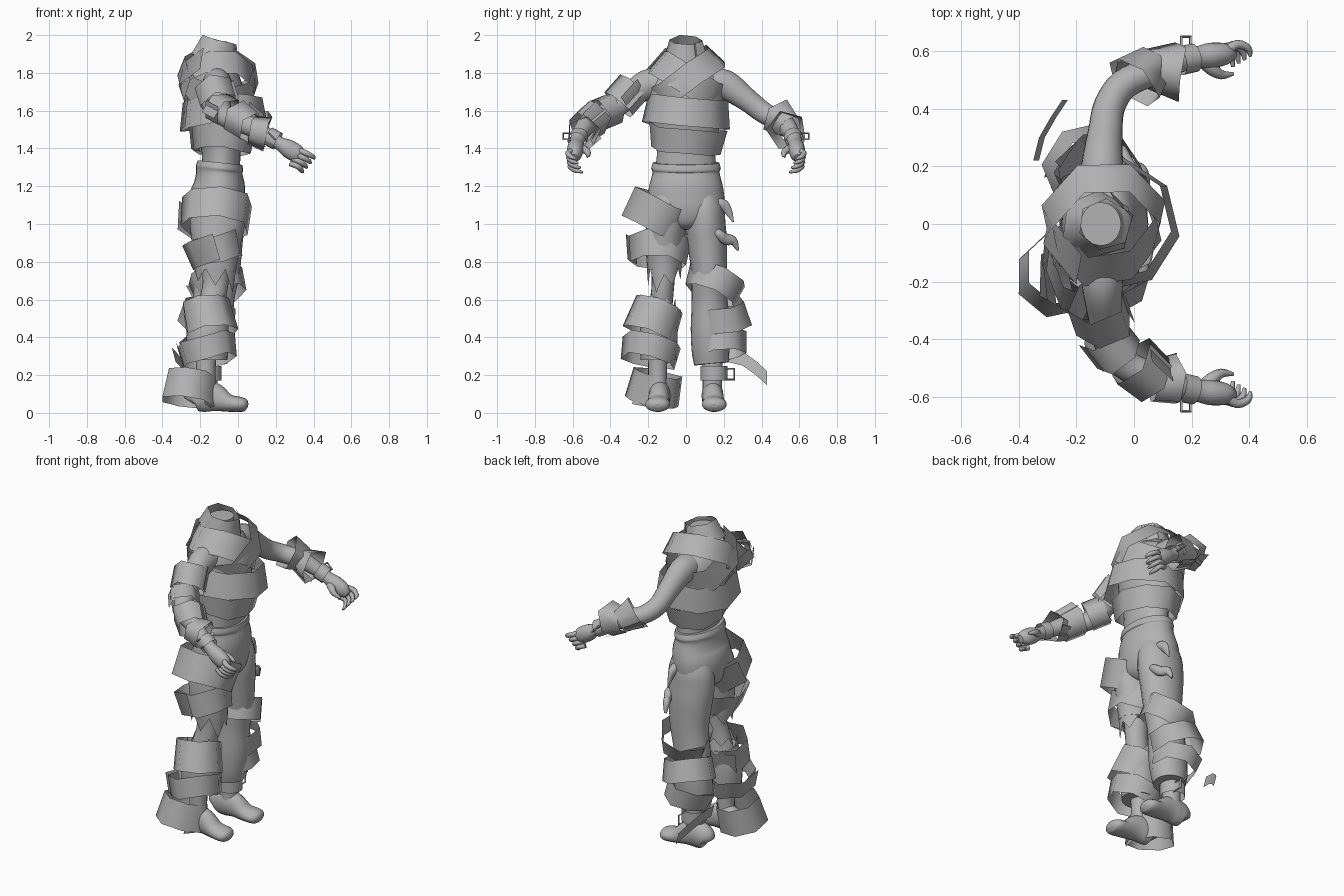
import bpy, bmesh, math, random
from mathutils import Vector, Matrix

random.seed(4)
grey = bpy.data.materials.new("cloth_grey")
grey.diffuse_color = (0.45, 0.45, 0.45, 1)


def make(name, bm, smooth=True):
    me = bpy.data.meshes.new(name)
    bm.normal_update()
    bm.to_mesh(me)
    bm.free()
    ob = bpy.data.objects.new(name, me)
    bpy.context.collection.objects.link(ob)
    me.materials.append(grey)
    for p in me.polygons:
        p.use_smooth = smooth
    return ob


def frame(n, ref):
    n = Vector(n).normalized()
    u = Vector(ref)
    u = (u - n * u.dot(n)).normalized()
    return n, u, n.cross(u)


def loft(name, stations, ref=(1, 0, 0), side=1, sides=20, sub=4):
    """Smooth body through stations (x, y, z, radius along ref, other radius)."""
    st = [Vector((x, y * side, z, a, b)) for x, y, z, a, b in stations]
    pts = []
    for i in range(len(st) - 1):
        p0, p1, p2, p3 = st[max(i - 1, 0)], st[i], st[i + 1], st[min(i + 2, len(st) - 1)]
        for k in range(sub):
            t = k / sub
            pts.append(0.5 * (2 * p1 + (p2 - p0) * t + (2 * p0 - 5 * p1 + 4 * p2 - p3) * t * t
                              + (3 * p1 - p0 - 3 * p2 + p3) * t ** 3))
    pts.append(st[-1])
    bm = bmesh.new()
    rings = []
    for i, p in enumerate(pts):
        d = Vector(pts[min(i + 1, len(pts) - 1)][:3]) - Vector(pts[max(i - 1, 0)][:3])
        n, u, v = frame(d, ref)
        rings.append([bm.verts.new(Vector(p[:3]) + u * p[3] * math.cos(a) + v * p[4] * math.sin(a))
                      for a in (2 * math.pi * k / sides for k in range(sides))])
    for r, s in zip(rings, rings[1:]):
        for k in range(sides):
            m = (k + 1) % sides
            bm.faces.new((r[k], r[m], s[m], s[k]))
    caps = [bm.faces.new(rings[0]), bm.faces.new(rings[-1])]
    bmesh.ops.recalc_face_normals(bm, faces=bm.faces)
    ob = make(name, bm)
    for p in list(ob.data.polygons)[-len(caps):]:
        p.use_smooth = False
    return ob


def band(name, c, ra, rb, w, tu=0, tv=0, top=1.0, axis=(0, 0, 1), ref=(1, 0, 0),
         start=2.0, sides=8, turns=1.12, grow=0.1, jit=0.03):
    """Loose spiral wrap; tu and tv are the rise of its plane along the two radial directions."""
    n, u, v = frame(axis, ref)
    n, u, v = frame(n - u * tu / ra - v * tv / rb, u)
    bm = bmesh.new()
    prev = None
    for i in range(sides + 1):
        t = i / sides
        a = start + 2 * math.pi * turns * t
        s = 1 - grow / 2 + grow * t + random.uniform(-jit, jit)
        rad = (u * ra * math.cos(a) + v * rb * math.sin(a)) * s
        mid = Vector(c) + n * random.uniform(-jit, jit) * 0.4
        pair = (bm.verts.new(mid + rad * (2 - top) - n * w / 2),
                bm.verts.new(mid + rad * top + n * w / 2))
        if prev:
            bm.faces.new((prev[0], pair[0], pair[1], prev[1]))
        prev = pair
    return make(name, bm)


def strip(name, path, w):
    """Hanging cloth tail: vertical width w along a path."""
    bm = bmesh.new()
    vs = [(bm.verts.new((x, y, z)), bm.verts.new((x - .02, y, z + w))) for x, y, z in path]
    for a, b in zip(vs, vs[1:]):
        bm.faces.new((a[0], b[0], b[1], a[1]))
    return make(name, bm)


def ragged_hem(name, c, ra, rb, drop, n=12):
    """Torn zigzag edge hanging from (or rising off) a trouser end."""
    bm = bmesh.new()
    ring = []
    for i in range(n):
        a = 2 * math.pi * i / n
        d = Vector((ra * math.cos(a), rb * math.sin(a), 0))
        h = drop * (random.uniform(0.6, 1.2) if i % 2 else random.uniform(0.1, 0.4))
        ring.append((bm.verts.new(Vector(c) + d), bm.verts.new(Vector(c) + d * 0.92 + Vector((0, 0, h)))))
    for i in range(n):
        p, q = ring[i], ring[(i + 1) % n]
        bm.faces.new((p[0], q[0], q[1], p[1]))
    return make(name, bm)


def buckle(name, loc, rot, r=0.032):
    bpy.ops.mesh.primitive_torus_add(major_segments=4, minor_segments=4, major_radius=r,
                                     minor_radius=0.006, location=loc, rotation=rot)
    ob = bpy.context.object
    ob.name = name
    ob.data.transform(Matrix.Rotation(math.pi / 4, 4, 'Z'))
    ob.data.materials.append(grey)


# Torso, neck and hips
loft("torso", [(-.09, 0, 1.26, .10, .16), (-.09, 0, 1.4, .105, .155), (-.10, 0, 1.5, .13, .175),
               (-.10, 0, 1.62, .15, .19), (-.11, 0, 1.72, .14, .20), (-.11, 0, 1.8, .11, .165),
               (-.115, 0, 1.85, .08, .10), (-.115, 0, 1.9, .07, .075), (-.115, 0, 1.95, .07, .075)], sides=28)
loft("trouser_hips", [(-.11, 0, .97, .08, .04), (-.11, 0, 1.0, .12, .12), (-.11, 0, 1.06, .142, .19),
                      (-.11, 0, 1.13, .148, .203), (-.10, 0, 1.2, .138, .195), (-.10, 0, 1.27, .122, .178),
                      (-.098, 0, 1.295, .126, .184), (-.095, 0, 1.325, .118, .175)], sides=28)

# Arms, hands, cuffs, shoes
for s, tag in ((1, "left"), (-1, "right")):
    loft(tag + "_arm", [(-.11, .12, 1.74, .085, .08), (-.11, .21, 1.735, .08, .072), (-.10, .32, 1.66, .062, .06),
                        (-.085, .41, 1.59, .057, .055), (-.035, .485, 1.55, .053, .053), (.06, .53, 1.52, .053, .05),
                        (.15, .565, 1.47, .042, .042), (.215, .578, 1.43, .035, .038), (.265, .585, 1.40, .048, .044),
                        (.315, .59, 1.37, .046, .038), (.345, .592, 1.35, .022, .02)], ref=(0, 0, 1), side=s)
    for j in range(4):
        bx, bz = .318 - .013 * j, 1.392 - .024 * j
        tip = .402 - .02 * j
        loft(f"{tag}_finger", [(bx, .597, bz, .016, .018), (bx + .04, .624 - .004 * j, bz - .016, .015, .016),
                               (tip - .006, .610 - .008 * j, bz - .036, .013, .013),
                               (tip + .002, .582 - .012 * j, bz - .046, .006, .006)],
             ref=(0, 0, 1), side=s, sides=8, sub=3)
    loft(tag + "_thumb", [(.235, .575, 1.405, .024, .026), (.27, .54, 1.395, .022, .024),
                          (.305, .518, 1.375, .016, .016), (.345, .522, 1.355, .006, .006)],
         ref=(0, 0, 1), side=s, sides=8, sub=3)
    band(tag + "_wrist_cuff", (.185, .572 * s, 1.452), .05, .05, .06, axis=(.87, .2 * s, -.46),
         ref=(0, 0, 1), sides=16, turns=1, grow=0, jit=0)
    buckle(tag + "_wrist_buckle", (.18, .628 * s, 1.465), (0, math.pi / 4, 0))
    loft(tag + "_shoe", [(-.255, .14, .06, .03, .03), (-.24, .14, .075, .07, .052), (-.18, .14, .09, .085, .058),
                         (-.12, .143, .08, .075, .055), (-.05, .147, .052, .047, .06), (.01, .15, .045, .04, .066),
                         (.04, .15, .04, .032, .05), (.053, .15, .037, .01, .02)], ref=(0, 0, 1), side=s)

# Left leg: long trouser, ankle, buckled cuff
loft("left_trouser", [(-.105, .1, 1.2, .10, .06), (-.108, .1, 1.1, .138, .10), (-.11, .103, 1.0, .145, .106),
                      (-.11, .112, .9, .135, .105), (-.11, .122, .75, .12, .095), (-.13, .125, .6, .11, .095),
                      (-.14, .13, .45, .115, .105), (-.15, .13, .33, .11, .10), (-.15, .135, .26, .095, .092)])
loft("left_ankle", [(-.16, .14, .35, .055, .055), (-.16, .14, .2, .052, .052), (-.16, .14, .08, .055, .052)])
band("left_ankle_cuff", (-.16, .148, .21), .072, .072, .075, sides=16, turns=1, grow=0, jit=0)
buckle("left_ankle_buckle", (-.13, .228, .205), (0, math.pi / 2, 0), .04)

# Right leg: torn thigh, bare shin, torn lower trouser
loft("right_thigh", [(-.105, .1, 1.2, .10, .06), (-.108, .1, 1.1, .138, .10), (-.11, .103, 1.0, .145, .106),
                     (-.115, .112, .9, .13, .105), (-.12, .115, .82, .12, .095), (-.12, .115, .76, .112, .09)],
     side=-1)
ragged_hem("right_knee_rags", (-.12, -.115, .78), .115, .093, -.12)
loft("right_shin", [(-.12, .12, .82, .078, .07), (-.12, .122, .68, .068, .06), (-.145, .135, .55, .07, .062),
                    (-.165, .145, .42, .07, .062), (-.17, .15, .25, .052, .05), (-.17, .15, .08, .055, .052)], side=-1)
loft("right_lower_trouser", [(-.15, .14, .53, .095, .09), (-.16, .145, .42, .112, .1),
                             (-.16, .145, .28, .105, .095)], side=-1)
ragged_hem("right_shin_rags", (-.15, -.14, .52), .096, .09, .10)

# Torn flaps on the left thigh
loft("thigh_tear_upper", [(-.05, .16, 1.11, .03, .03), (-.05, .2, 1.10, .024, .03),
                          (-.05, .228, 1.06, .012, .02), (-.05, .25, 1.01, .003, .004)], sides=10)
loft("thigh_tear_lower", [(-.04, .13, .98, .02, .03), (-.01, .17, .95, .025, .03), (-.02, .21, .92, .03, .022),
                          (-.04, .25, .91, .025, .02), (-.05, .275, .86, .006, .008)], ref=(0, 0, 1), sides=10)

# Torso wraps: neck, two crossing shoulder sashes, two chest bands
band("neck_wrap", (-.115, 0, 1.922), .115, .105, .11, tu=-.03, top=.85, start=.5, sides=7, grow=.05, jit=.01)
band("shoulder_sash_right", (-.105, .01, 1.76), .19, .22, .15, tu=-.01, tv=-.13, top=.93, start=3.5)
band("shoulder_sash_left", (-.10, -.01, 1.78), .20, .22, .13, tu=-.02, tv=.15, top=.93, start=3.0)
band("chest_wrap_upper", (-.08, 0, 1.59), .222, .222, .15, tu=.01, tv=-.02, start=3.0, sides=9, top=.95)
band("chest_wrap_lower", (-.085, 0, 1.45), .165, .20, .13, tu=-.01, tv=-.02, top=1.06, start=2.4, sides=9)

# Leg wraps
band("right_hip_wrap", (-.12, -.145, 1.05), .19, .175, .17, tu=-.02, tv=-.09, start=2.2, top=1.02)
band("right_thigh_wrap", (-.12, -.14, .86), .15, .165, .14, tu=.045, tv=-.015, start=4.0, top=1.06)
band("right_knee_wrap", (-.16, -.17, .50), .135, .14, .18, tu=.03, tv=-.05, start=1.8, top=.95)
band("right_calf_wrap", (-.16, -.19, .33), .155, .155, .12, tu=.03, tv=-.03, start=2.8, top=1.04)
band("right_ankle_wrap", (-.262, -.165, .125), .135, .14, .16, tu=-.02, tv=-.03, start=5.5, top=.95)
band("left_thigh_wrap", (-.11, .15, .68), .145, .15, .13, tu=.05, tv=-.06, start=2.0, top=1.06)
band("left_knee_wrap", (-.15, .19, .51), .145, .145, .13, tu=-.03, tv=.03, start=3.2, top=.94)
band("left_calf_wrap", (-.15, .18, .36), .135, .14, .12, tu=.05, tv=.02, start=2.5, top=1.06)
strip("left_calf_tail", [(-.33, .22, .27), (-.31, .30, .25), (-.27, .37, .20), (-.23, .43, .145)], .075)

# Arm wraps
for name, c, r, w, ax, tu, tv, top in (
        ("right_upper_arm_wrap", (-.115, -.31, 1.68), .105, .13, (.05, -.8, -.6), .02, .02, 1),
        ("right_elbow_wrap", (-.08, -.42, 1.60), .09, .11, (.35, -.75, -.5), -.02, .02, 1),
        ("right_forearm_wrap", (.03, -.515, 1.54), .095, .12, (.85, -.45, -.2), .03, -.02, .95),
        ("right_wrist_wrap", (.11, -.545, 1.49), .085, .09, (.8, -.2, -.55), -.03, .03, 1.1),
        ("left_forearm_wrap", (.035, .52, 1.54), .09, .11, (.85, .4, -.2), .03, .03, .8),
        ("left_wrist_wrap", (.10, .54, 1.505), .09, .11, (.8, .2, -.45), -.03, -.03, 1.2)):
    band(name, c, r, r, w, tu=tu, tv=tv, top=top, axis=ax, ref=(0, 0, 1), sides=6, start=random.uniform(0, 6))
